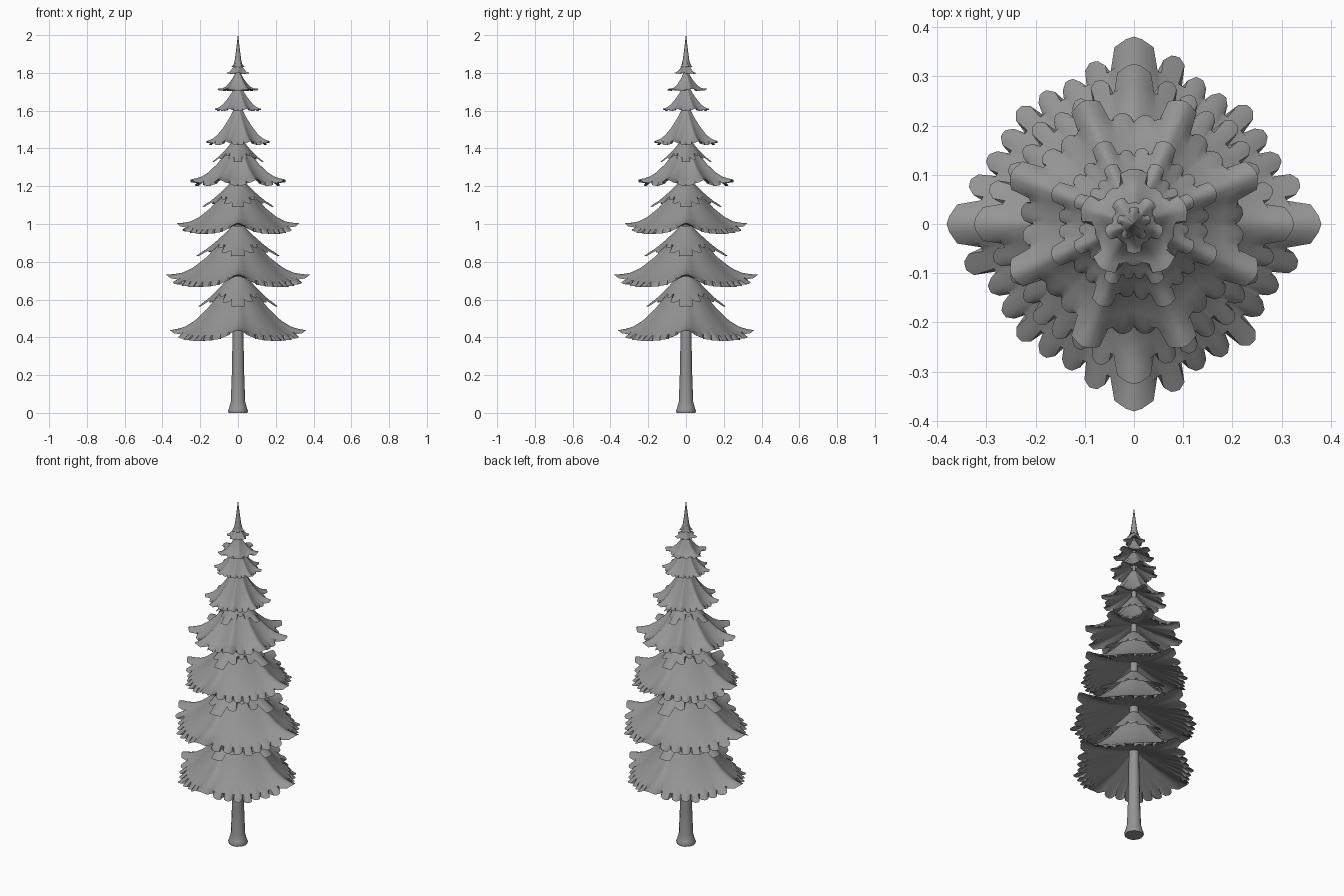
import bpy, bmesh, math, random

random.seed(4)
if "Cube" in bpy.data.objects:
    bpy.data.objects.remove(bpy.data.objects["Cube"])

grey = bpy.data.materials.new("plain grey")
grey.use_nodes = True
colour = (0.3, 0.3, 0.3, 1)
grey.diffuse_color = colour
grey.node_tree.nodes["Principled BSDF"].inputs["Base Color"].default_value = colour


def loft(name, rings, cap=False):
    """Skin closed rings of points, listed from top to bottom."""
    bm = bmesh.new()
    rows = [[bm.verts.new(p) for p in ring] for ring in rings]
    n = len(rows[0])
    for upper, lower in zip(rows, rows[1:]):
        for i in range(n):
            j = (i + 1) % n
            bm.faces.new((upper[i], lower[i], lower[j], upper[j]))
    if cap:
        bm.faces.new(rows[-1][::-1])
    mesh = bpy.data.meshes.new(name)
    bm.to_mesh(mesh)
    bm.free()
    obj = bpy.data.objects.new(name, mesh)
    bpy.context.collection.objects.link(obj)
    mesh.materials.append(grey)
    bpy.context.view_layer.objects.active = obj
    obj.select_set(True)
    bpy.ops.object.shade_smooth_by_angle(angle=math.radians(45))
    obj.select_set(False)
    return obj


# Fringe patterns: (share of the sector, reach) for each lobe, main leaf first
CROSS = [(1.7, 1.0), (1, 0.91), (1, 0.86), (1, 0.85), (1, 0.88),
         (1, 0.85), (1, 0.86), (1, 0.91)]
STAR = [(1.3, 1.0), (0.9, 0.84), (0.9, 0.84)]
COLLAR = [(1.3, 1.0), (1, 0.76), (1, 0.6), (1, 0.76)]
SPRIG = [(1.4, 1.0), (1, 0.74)]
LOBE = [(0, 0), (0.14, 0.65), (0.36, 1), (0.5, 1.02), (0.64, 1), (0.86, 0.65)]
LEAF = [(0, 0), (0.14, 0.45), (0.36, 0.88), (0.5, 1.02), (0.64, 0.88), (0.86, 0.45)]


def outline(pattern, sectors, turn, notch, spread):
    """Rim samples: angle, smooth reach, lobed reach and nearness to a leaf."""
    total = sum(width for width, reach in pattern)
    valley = min(reach for width, reach in pattern)
    sector = 2 * math.pi / sectors
    samples = []
    for s in range(sectors):
        angle = turn + sector * (s - pattern[0][0] / total / 2)
        for k, (width, reach) in enumerate(pattern):
            span = sector * width / total
            wobble = random.uniform(-0.02, 0.02) if k else 0
            low = min(reach, pattern[k - 1][1])
            for u, bulge in (LOBE if k else LEAF):
                a = angle + u * span
                base = low if u == 0 else reach + wobble
                off = (a - turn + sector / 2) % sector - sector / 2
                near = 1 / (1 + (off / (sector * spread)) ** 2)
                samples.append((a, valley + (1 - valley) * near,
                                base - notch * (1 - bulge), near))
            angle += span
    return samples


def tier(name, top, rim, radius, lift, pattern, sectors, turn=0, curve=1.5,
         notch=0.09, neck=0.03, spread=0.12, follow=0, hollow=0.35):
    """A drooping skirt of foliage with upturned leaves and a lobed rim.
    With follow=1 the short lobes end higher up the slope. The underside
    rises to the trunk by the hollow share of the depth; 0 leaves it open."""
    rim_samples = outline(pattern, sectors, math.radians(turn), notch, spread)
    depth = top - rim
    rings = []
    for t in (0, 0.2, 0.4, 0.6, 0.75, 0.87, 1):
        ring = []
        for a, smooth, lobed, near in rim_samples:
            reach = lobed if t == 1 else smooth
            r = neck + (radius * reach - neck) * t
            slope = min(1, t * reach ** follow)
            z = top - depth * (1 - (1 - slope) ** curve) + lift * near * t ** 3
            if t == 1:
                z -= 0.035 * radius
            ring.append((r * math.cos(a), r * math.sin(a), z))
        rings.append(ring)
    if hollow:
        for t in (0.8, 0.4, 0):
            ring = []
            for a, smooth, lobed, near in rim_samples:
                r = neck * 0.8 + (radius * smooth - neck * 0.8) * t
                z = rim + hollow * depth * (1 - t) + lift * near * t ** 3 - 0.03 * radius * t
                ring.append((r * math.cos(a), r * math.sin(a), z))
            rings.append(ring)
    return loft(name, rings)


# Trunk with a flared foot
profile = [(1.85, 0.005), (1.2, 0.018), (0.4, 0.029), (0.2, 0.033),
           (0.06, 0.038), (0.025, 0.047), (0.012, 0.053), (0.0, 0.05)]
loft("trunk", [[(r * math.cos(i * math.tau / 12), r * math.sin(i * math.tau / 12), z)
                for i in range(12)] for z, r in profile], cap=True)

# Broad lower tiers with four large leaves, each with a short collar above
for name, top, rim, radius, lift in (
        ("foliage_1", 0.73, 0.39, 0.36, 0.06),
        ("foliage_2", 0.98, 0.675, 0.38, 0.07),
        ("foliage_3", 1.22, 0.955, 0.325, 0.06)):
    tier(name, top, rim, radius, lift, CROSS, 4)
    tier(name + "_collar", top + 0.01, (top + rim) / 2, radius * 0.58, 0.012,
         COLLAR, 4, curve=1.2, notch=0.06, follow=1, hollow=0)

# Upper tiers with eight turned leaves
for name, top, rim, radius, lift in (
        ("foliage_4", 1.44, 1.205, 0.27, 0.04),
        ("foliage_5", 1.61, 1.42, 0.18, 0.025),
        ("foliage_6", 1.72, 1.6, 0.13, 0.015)):
    tier(name, top, rim, radius, lift, STAR, 8, 22.5, notch=0.07, neck=0.02,
         spread=0.2)
tier("foliage_4_collar", 1.45, 1.325, 0.135, 0.01, COLLAR, 4, curve=1.2,
     notch=0.06, neck=0.02, follow=1, hollow=0)

# Small top sprigs
tier("foliage_7", 1.8, 1.705, 0.112, 0.015, SPRIG, 5, 90, 1.9, neck=0.013, spread=0.2)
tier("foliage_8", 1.86, 1.795, 0.06, 0.008, SPRIG, 5, 54, neck=0.01, spread=0.2)
tier("foliage_9", 1.9, 1.83, 0.035, 0.004, SPRIG, 5, 90, neck=0.006, spread=0.2)

# Pointed leader
leader = [(2.0, 0.0008), (1.93, 0.009), (1.87, 0.017), (1.84, 0.024)]
loft("leader", [[(r * math.cos(i * math.tau / 8), r * math.sin(i * math.tau / 8), z)
                 for i in range(8)] for z, r in leader], cap=True)
